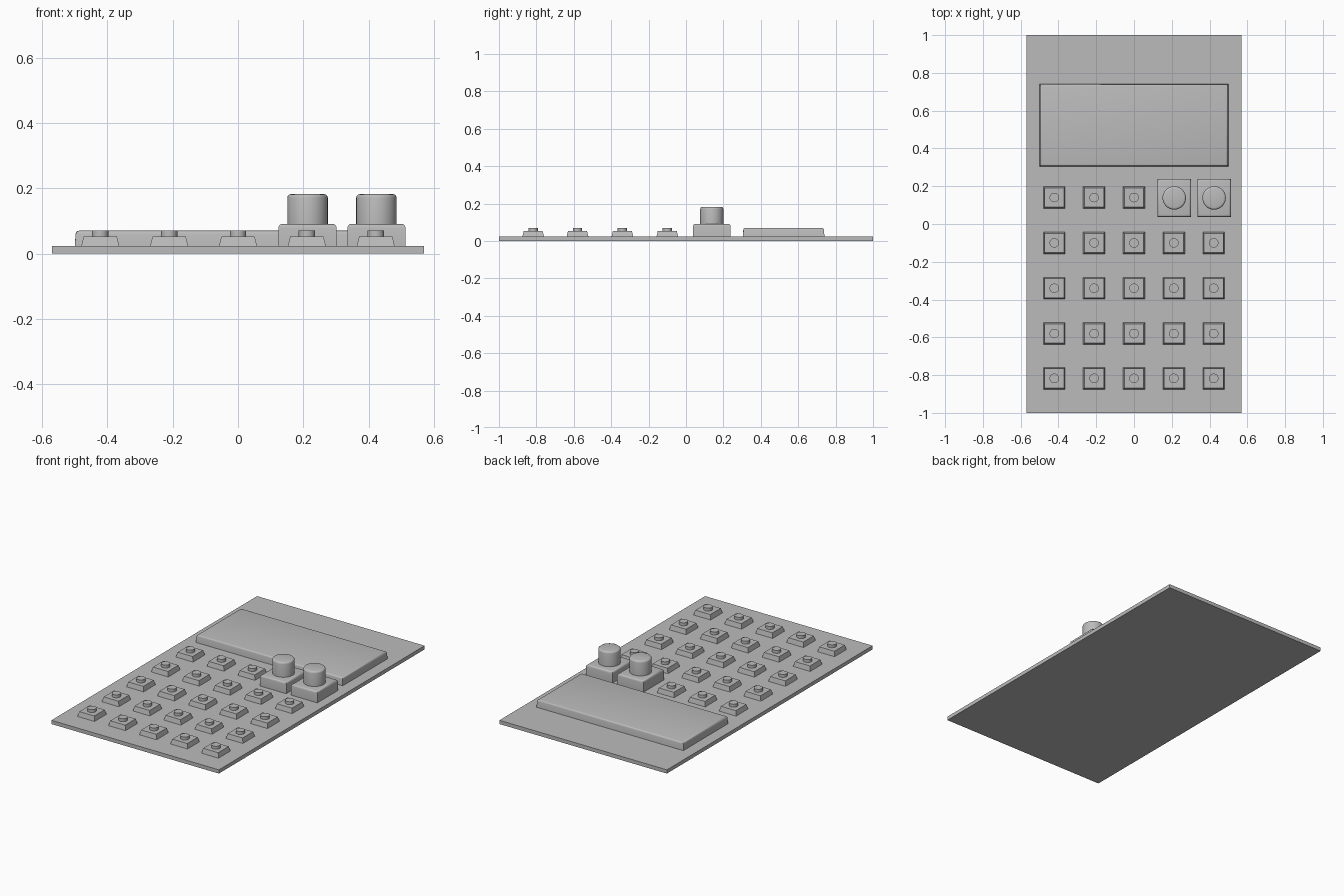
import bpy, bmesh, math

cube = bpy.data.objects.get("Cube")
if cube:
    bpy.data.objects.remove(cube, do_unlink=True)

grey = bpy.data.materials.new("plain_grey")
grey.use_nodes = True
GREY = (0.5, 0.5, 0.5, 1)
grey.diffuse_color = GREY
grey.node_tree.nodes["Principled BSDF"].inputs["Base Color"].default_value = GREY


def finish(name, bm, location, smooth=False):
    mesh = bpy.data.meshes.new(name)
    bm.to_mesh(mesh)
    bm.free()
    mesh.materials.append(grey)
    obj = bpy.data.objects.new(name, mesh)
    obj.location = location
    bpy.context.collection.objects.link(obj)
    if smooth:
        bpy.ops.object.select_all(action='DESELECT')
        obj.select_set(True)
        bpy.context.view_layer.objects.active = obj
        bpy.ops.object.shade_smooth_by_angle(angle=math.radians(35))
    return obj


def block(name, x, y, z, size, inset=0.0, bevel=0.0, segments=1):
    """Box standing on z, its top drawn in by inset and its top rim bevelled."""
    w, d, h = size
    bm = bmesh.new()
    bmesh.ops.create_cube(bm, size=1)
    for v in bm.verts:
        top = v.co.z > 0
        shrink = 2 * inset if top else 0
        v.co = (v.co.x * (w - shrink), v.co.y * (d - shrink), h if top else 0)
    if bevel:
        rim = [e for e in bm.edges if all(v.co.z > h / 2 for v in e.verts)]
        bmesh.ops.bevel(bm, geom=rim, offset=bevel, segments=segments,
                        profile=0.5, affect='EDGES')
    return finish(name, bm, (x, y, z), smooth=segments > 1)


def cylinder(name, x, y, z, radius, height, bevel=0.0):
    bm = bmesh.new()
    bmesh.ops.create_cone(bm, cap_ends=True, segments=32, radius1=radius,
                          radius2=radius, depth=height)
    bmesh.ops.translate(bm, verts=bm.verts, vec=(0, 0, height / 2))
    if bevel:
        rim = [e for e in bm.edges if all(v.co.z > height / 2 for v in e.verts)]
        bmesh.ops.bevel(bm, geom=rim, offset=bevel, segments=3,
                        profile=0.5, affect='EDGES')
    return finish(name, bm, (x, y, z), smooth=True)


# Base board and display panel
BOARD = 0.023
block("board", 0, 0, 0, (1.14, 2, BOARD))
block("display", 0, 0.522, BOARD, (1.0, 0.436, 0.047), inset=0.003, bevel=0.01, segments=3)

# Push buttons: tapered housing with a round plunger
for row, y in enumerate((0.14, -0.1, -0.34, -0.58, -0.817)):
    for col in range(3 if row == 0 else 5):
        x = 0.211 * (col - 2)
        tag = f"{row + 1}_{col + 1}"
        block("button_base_" + tag, x, y, BOARD, (0.116, 0.116, 0.029), inset=0.007)
        cylinder("button_plunger_" + tag, x, y, BOARD + 0.029, 0.025, 0.018)

# Rotary knobs on square housings
for side, x in (("right", 0.213), ("left", 0.424)):
    block("knob_base_" + side, x, 0.138, BOARD, (0.178, 0.2, 0.068),
          bevel=0.012, segments=3)
    cylinder("knob_" + side, x, 0.138, BOARD + 0.068, 0.062, 0.091, bevel=0.011)
